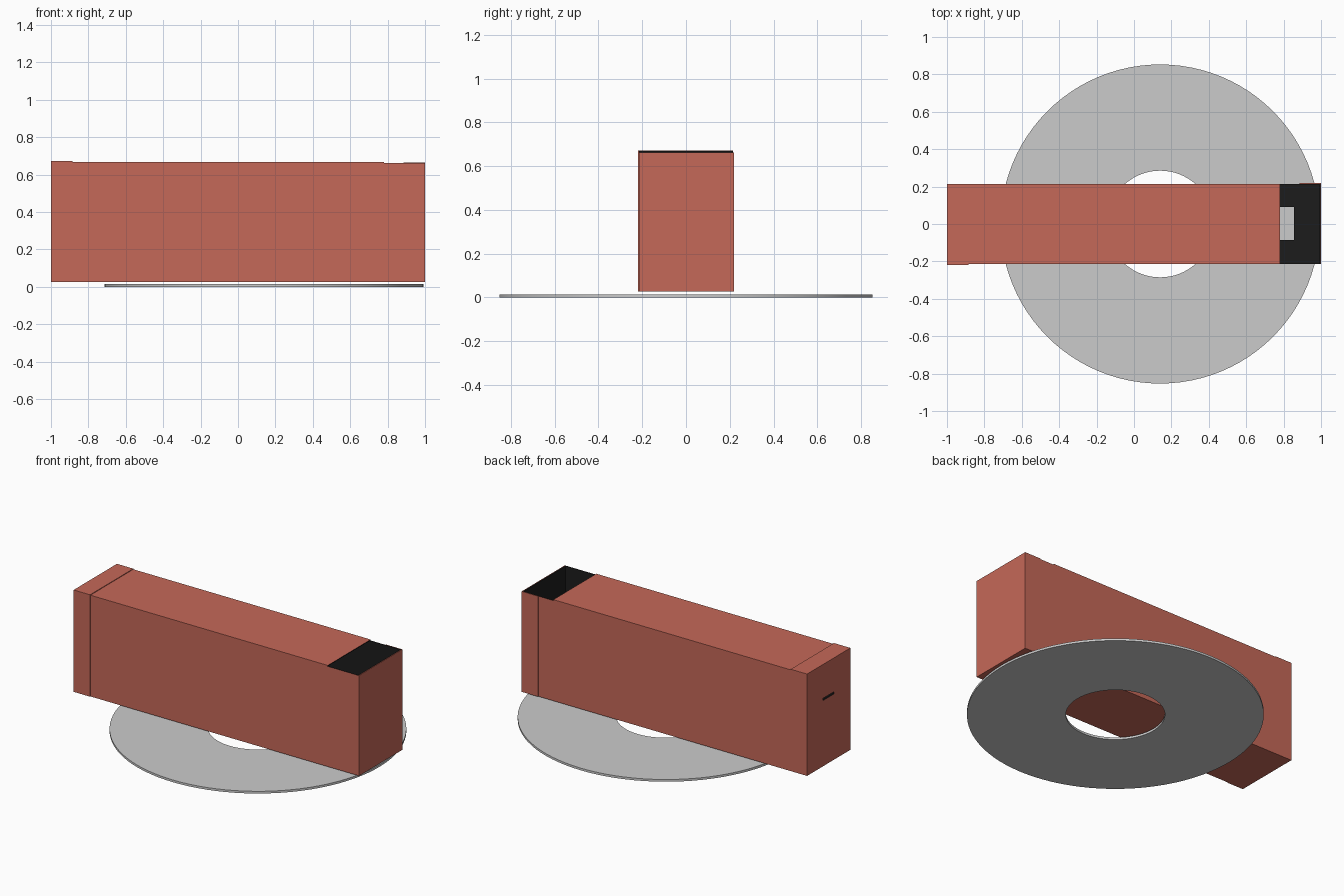
import bpy, bmesh, math

if "Cube" in bpy.data.objects:
    bpy.data.objects.remove(bpy.data.objects["Cube"])


def material(name, rgb):
    m = bpy.data.materials.new(name)
    m.diffuse_color = (*rgb, 1)
    m.use_nodes = True
    m.node_tree.nodes["Principled BSDF"].inputs["Base Color"].default_value = m.diffuse_color
    return m


BRICK = material("brick_card", (0.56, 0.138, 0.098))
BLACK = material("black_lining", (0.012, 0.012, 0.012))


def box(name, x, y, z, mat):
    """Axis-aligned box from (min, max) pairs."""
    bm = bmesh.new()
    bmesh.ops.create_cube(bm, size=1)
    for v in bm.verts:
        v.co = [r[0] if c < 0 else r[1] for r, c in zip((x, y, z), v.co)]
    me = bpy.data.meshes.new(name)
    bm.to_mesh(me)
    bm.free()
    me.materials.append(mat)
    ob = bpy.data.objects.new(name, me)
    bpy.context.collection.objects.link(ob)
    return ob


def cut(target, cutter):
    cutter.hide_render = True
    cutter.display_type = 'WIRE'
    mod = target.modifiers.new(cutter.name, 'BOOLEAN')
    mod.operation = 'DIFFERENCE'
    mod.solver = 'EXACT'
    mod.material_mode = 'TRANSFER'
    mod.object = cutter
    bpy.context.view_layer.objects.active = target
    bpy.ops.object.modifier_apply(modifier=mod.name)
    bpy.data.objects.remove(cutter)


# Flat ring under the box
bm = bmesh.new()
N = 96
rings = []
for r, z in ((0.285, 0), (0.853, 0), (0.853, 0.014), (0.285, 0.014)):
    rings.append([bm.verts.new((0.14 + r * math.cos(2 * math.pi * i / N),
                                r * math.sin(2 * math.pi * i / N), z)) for i in range(N)])
for a, b in zip(rings, rings[1:] + rings[:1]):
    for i in range(N):
        j = (i + 1) % N
        bm.faces.new((a[i], a[j], b[j], b[i]))
bmesh.ops.recalc_face_normals(bm, faces=bm.faces)
me = bpy.data.meshes.new("disc")
bm.to_mesh(me)
bm.free()
disc = bpy.data.objects.new("disc", me)
bpy.context.collection.objects.link(disc)
bpy.context.view_layer.objects.active = disc
disc.select_set(True)
bpy.ops.object.shade_smooth_by_angle(angle=math.radians(30))

# Hollow card box, brick outside and black inside
X, Y, Z0, Z1, T = 0.996, 0.215, 0.026, 0.668, 0.005
body = box("box_body", (-X, X), (-Y, Y), (Z0, Z1), BRICK)
cut(body, box("inside", (-X + T, X - T), (-Y + T, Y - T), (Z0 + T, Z1 - T), BLACK))
# viewing window across the top, floor opening and entry slit
cut(body, box("window", (0.78, 1.1), (-0.3, 0.3), (Z1 - T - 0.001, 0.8), BLACK))
cut(body, box("floor_hole", (0.685, 0.855), (-0.085, 0.09), (0.02, 0.04), BLACK))
cut(body, box("slit", (-1.1, -0.95), (-0.055, 0.055), (0.443, 0.457), BLACK))

# Folded end panels with their glued flaps
F = 0.004
left = box("left_end_panel", (-1, -X), (-Y - F, Y), (Z0, Z1 + F), BRICK)
cut(left, box("panel_slit", (-1.1, -0.95), (-0.055, 0.055), (0.443, 0.457), BLACK))
box("left_front_flap", (-X, -0.885), (-Y - F, -Y), (Z0, Z1 + F), BRICK)
box("left_top_flap", (-X, -0.885), (-Y, Y), (Z1, Z1 + F), BRICK)
box("right_end_panel", (X, 1), (-Y, Y + F), (Z0, Z1 - T), BRICK)
box("right_back_flap", (0.885, X), (Y, Y + F), (Z0, Z1 - T), BRICK)
